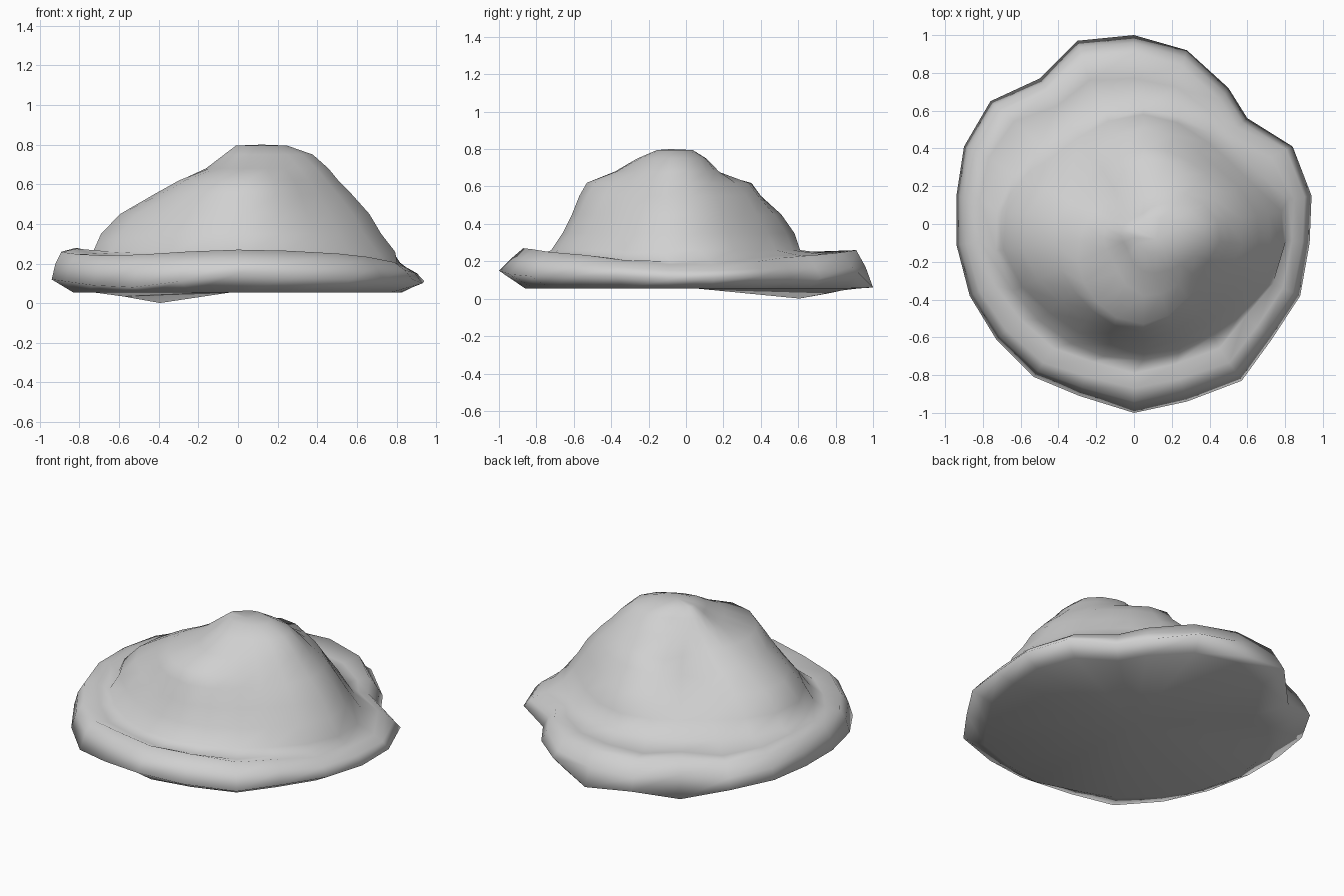
import bpy
import bmesh
from math import atan2, cos, sin, tau, exp
from mathutils import Vector

default = bpy.data.objects.get("Cube")
if default:
    bpy.data.objects.remove(default, do_unlink=True)

# Stone colour
stone = bpy.data.materials.new("grey stone")
stone.use_nodes = True
grey = (0.63, 0.63, 0.63, 1)
stone.diffuse_color = grey
stone.node_tree.nodes["Principled BSDF"].inputs["Base Color"].default_value = grey

# Irregular outer lip of the rim, anticlockwise from the left side
LIP = [(.94, .15, .11), (.84, .41, .12), (.6, .56, .11), (.5, .72, .11),
       (.28, .92, .14), (0, 1, .06), (-.3, .97, .1), (-.5, .77, .03),
       (-.76, .65, .11), (-.9, .41, .12), (-.94, .15, .12), (-.94, -.11, .12),
       (-.87, -.38, .11), (-.73, -.61, .09), (-.53, -.81, .08), (-.29, -.91, .11),
       (0, -1, .15), (.28, -.94, .13), (.57, -.83, .12), (.73, -.61, .12),
       (.88, -.38, .12), (.93, -.1, .1)]

# Underside edge: share of the outline, in eight directions
# starting at +x and turning towards the back
UNDERSIDE = [.88, .89, .92, .76, .88, .87, .86, .88]

# Rolled rim rings: share of the outline and height in the same directions
RIM = [
    ([.96, .96, .96, .97, .98, .97, .94, .95], [.15, .17, .17, .17, .2, .18, .21, .19]),
    ([.9, .91, .91, .92, .95, .92, .87, .89], [.18, .22, .26, .25, .26, .24, .27, .24]),
    ([.87, .84, .77, .83, .87, .82, .79, .8], [.2, .23, .24, .25, .28, .22, .23, .22]),
]

# Mound contours: height and radius in the same eight directions
MOUND_CENTRE = Vector((.05, -.05))
MOUND = [
    (.26, [.75, .65, .66, .71, .79, .71, .67, .66]),
    (.35, [.68, .59, .63, .62, .75, .64, .61, .59]),
    (.45, [.62, .52, .56, .5, .65, .56, .56, .53]),
    (.55, [.53, .46, .45, .39, .47, .48, .52, .46]),
    (.62, [.46, .38, .4, .26, .33, .42, .48, .4]),
    (.68, [.41, .3, .2, .16, .21, .22, .33, .33]),
    (.75, [.33, .22, .11, .1, .12, .12, .2, .25]),
    (.795, [.2, .12, .06, .04, .06, .06, .09, .14]),
]

# Weathered hollows in the mound: x, y, width, depth
HOLLOWS = [(-.23, .18, .09, .06), (-.03, .22, .08, .04)]

# Sag in the underside
SAG = [(-.38, .58, .22, .055)]


def around(values, angle):
    """Smooth periodic blend of values spaced evenly round a turn."""
    n = len(values)
    step = (angle % tau) / tau * n
    i = int(step)
    t = step - i
    a, b, c, d = (values[(i + k) % n] for k in (-1, 0, 1, 2))
    return b + t * ((c - a) + t * ((2 * a - 5 * b + 4 * c - d)
                                   + t * (3 * (b - c) + d - a))) / 2


def lowered(x, y, z, dips):
    """Lower a point that lies in a dip."""
    for dx, dy, width, depth in dips:
        z -= depth * exp(-((x - dx) ** 2 + (y - dy) ** 2) / width ** 2)
    return x, y, max(0, z)


bm = bmesh.new()
angles = [atan2(y, x) for x, y, z in LIP]
rings = []


def add_ring(points):
    rings.append([bm.verts.new(p) for p in points])


# Underside edge and outer lip
shares = [around(UNDERSIDE, a) for a in angles]
add_ring([lowered(x * s, y * s, .055, SAG) for (x, y, z), s in zip(LIP, shares)])
add_ring(LIP)

# Rolled rim
for share, height in RIM:
    add_ring([(x * around(share, a), y * around(share, a), around(height, a))
              for (x, y, z), a in zip(LIP, angles)])

# Mound
for height, radii in MOUND:
    add_ring([lowered(MOUND_CENTRE.x + around(radii, a) * cos(a),
                      MOUND_CENTRE.y + around(radii, a) * sin(a), height, HOLLOWS)
              for a in angles])

# Skin between neighbouring rings
count = len(LIP)
for low, high in zip(rings, rings[1:]):
    for i in range(count):
        j = (i + 1) % count
        bm.faces.new((low[i], low[j], high[j], high[i]))

# Summit and underside fans
summit = bm.verts.new((.12, -.08, .8))
base = bm.verts.new((0, 0, .06))
for i in range(count):
    j = (i + 1) % count
    bm.faces.new((rings[-1][i], rings[-1][j], summit))
    bm.faces.new((rings[0][j], rings[0][i], base))

for face in bm.faces:
    face.smooth = True
bmesh.ops.recalc_face_normals(bm, faces=bm.faces)

mesh = bpy.data.meshes.new("rock_mound")
bm.to_mesh(mesh)
bm.free()
mesh.materials.append(stone)
rock = bpy.data.objects.new("rock_mound", mesh)
bpy.context.collection.objects.link(rock)
